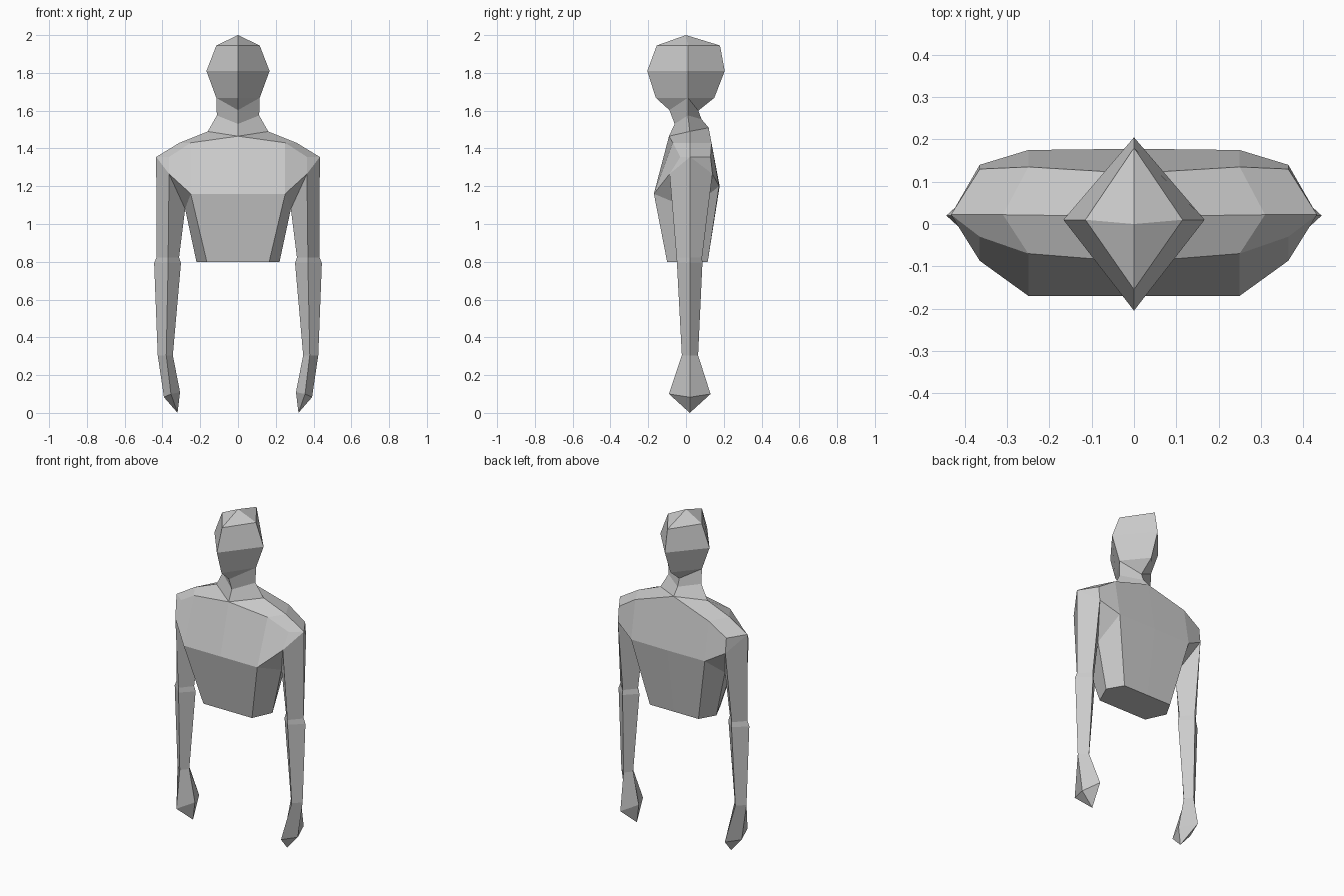
import bpy, bmesh

if "Cube" in bpy.data.objects:
    bpy.data.objects.remove(bpy.data.objects["Cube"])

grey = bpy.data.materials.new("plain grey")
grey.diffuse_color = (0.6, 0.6, 0.6, 1)
grey.use_nodes = True
grey.node_tree.nodes["Principled BSDF"].inputs["Base Color"].default_value = grey.diffuse_color


def build(name, faces, mirror=False):
    """Make a flat-shaded object from polygons given as point lists."""
    bm = bmesh.new()
    for pts in faces:
        bm.faces.new([bm.verts.new(p) for p in pts])
    bmesh.ops.remove_doubles(bm, verts=bm.verts, dist=0.0005)
    bmesh.ops.recalc_face_normals(bm, faces=bm.faces)
    me = bpy.data.meshes.new(name)
    bm.to_mesh(me)
    bm.free()
    me.materials.append(grey)
    ob = bpy.data.objects.new(name, me)
    bpy.context.collection.objects.link(ob)
    if mirror:
        m = ob.modifiers.new("mirror", 'MIRROR')
        m.merge_threshold = 0.001
    return ob


def skin(rows, closed=True):
    """Quads (or triangles at shared points) between successive rows."""
    faces = []
    for a, b in zip(rows, rows[1:]):
        n = len(a)
        for i in range(n if closed else n - 1):
            j = (i + 1) % n
            quad = [a[i], a[j], b[j], b[i]]
            faces.append([p for k, p in enumerate(quad) if p not in quad[:k]])
    return faces


# Head and neck: diamond rings (side x, y, z, front y, z, back y, z)
def diamond(x, y, z, fy, fz, by, bz):
    return [(x, y, z), (0, fy, fz), (-x, y, z), (0, by, bz)]


head_rings = [
    [(0, 0, 2.0)] * 4,
    diamond(0.115, 0.01, 1.945, -0.155, 1.945, 0.18, 1.945),
    diamond(0.167, 0.01, 1.81, -0.205, 1.81, 0.205, 1.81),
    diamond(0.115, 0.01, 1.668, -0.16, 1.668, 0.15, 1.668),
    diamond(0.115, 0.01, 1.668, -0.088, 1.603, 0.065, 1.60),
]
neck_rings = [
    head_rings[-1],
    diamond(0.112, 0.01, 1.575, -0.06, 1.53, 0.082, 1.555),
    diamond(0.16, 0.02, 1.49, -0.09, 1.465, 0.12, 1.51),
]
build("head", skin(head_rings))
build("neck", skin(neck_rings))

# Torso half: ridge, shoulder line, chest line and waist, front then back
tip, armpit, hip = (0.433, 0.022, 1.355), (0.28, 0.022, 1.08), (0.22, 0.02, 0.8)
ridge = [(0.16, 0.02, 1.49), (0.31, 0.022, 1.43), tip]
front = [
    [(0, -0.09, 1.465), (0.25, -0.07, 1.43), (0.365, -0.03, 1.355)],
    [(0, -0.17, 1.16), (0.25, -0.17, 1.16), (0.365, -0.087, 1.265)],
    [(0, -0.1, 0.8), (0.165, -0.1, 0.8)],
]
back = [
    [(0, 0.12, 1.51), (0.25, 0.135, 1.43), (0.365, 0.13, 1.355)],
    [(0, 0.178, 1.2), (0.25, 0.175, 1.2), (0.365, 0.14, 1.265)],
    [(0, 0.115, 0.8), (0.165, 0.115, 0.8)],
]
torso = []
for upper, chest, waist in (front, back):
    torso += skin([ridge, upper, chest], closed=False)
    torso += skin([chest[:2], waist], closed=False)
    torso += [
        [tip, upper[2], chest[2]],               # shoulder corner
        [chest[1], chest[2], armpit],            # armpit web
        [chest[1], armpit, hip, waist[1]],       # flank
    ]
torso.append(front[2] + [hip] + back[2][::-1])   # flat underside
build("torso", torso, mirror=True)


# Arm: rings of outer, front, inner and back points
def arm_ring(z, outer, mid, inner, fy, by):
    return [(outer, 0.02, z), (mid, fy, z), (inner, 0.02, z), (mid, by, z)]


arm_rings = [
    [tip, front[1][2], armpit, back[1][2]],
    arm_ring(0.823, 0.432, 0.37, 0.312, -0.05, 0.085),
    arm_ring(0.793, 0.444, 0.37, 0.302, -0.048, 0.087),
    arm_ring(0.305, 0.425, 0.38, 0.345, -0.022, 0.064),
]
hand_rings = [
    arm_rings[-1],
    [(0.392, 0.02, 0.083), (0.355, -0.09, 0.1), (0.307, 0.02, 0.11), (0.355, 0.13, 0.1)],
    [(0.32, 0.02, 0.0)] * 4,
]
build("arms", skin(arm_rings), mirror=True)
build("hands", skin(hand_rings), mirror=True)
